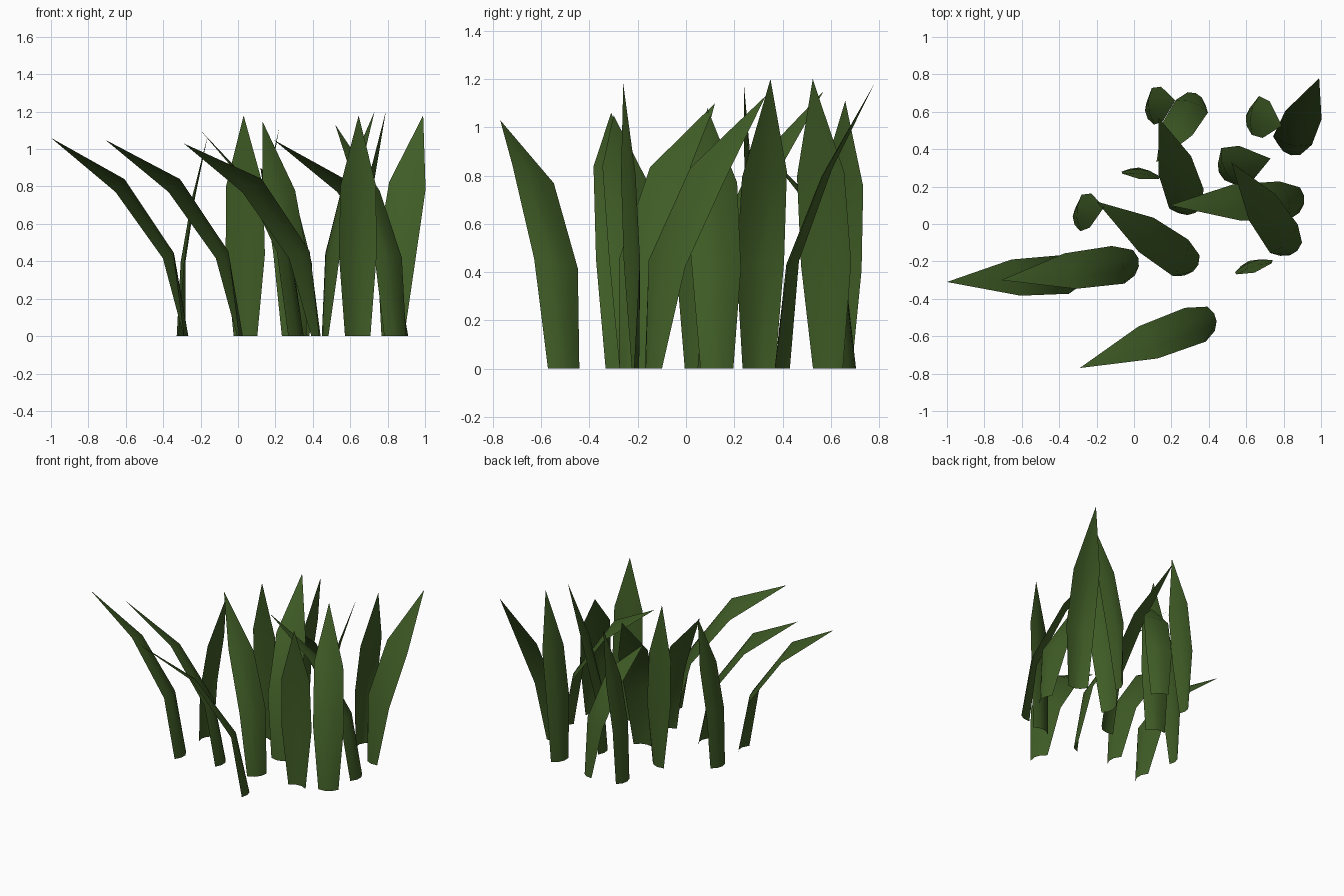
import bpy, bmesh, math
from mathutils import Vector, Matrix

cube = bpy.data.objects.get("Cube")
if cube:
    bpy.data.objects.remove(cube)

# Single leaf green
green = bpy.data.materials.new("leaf_green")
green.use_nodes = True
colour = (0.05, 0.107, 0.019, 1)
green.diffuse_color = colour
bsdf = green.node_tree.nodes["Principled BSDF"]
bsdf.inputs["Base Color"].default_value = colour
bsdf.inputs["Roughness"].default_value = 0.9

# Stations up a blade: height, share of the bend, half width, twist, bulge
STATIONS = [
    (0.0, 0.0, 0.068, 0.004, 0.025),
    (0.435, 0.12, 0.104, -0.02, 0.025),
    (0.805, 0.48, 0.098, -0.018, 0.014),
]
COLUMNS = 4


def make_blade(name, base, tip, turn=0, size=1):
    """A curved, cupped sheet from base (x, y) to tip (x, y, z), faced turn degrees off its lean."""
    root = Vector((base[0], base[1], 0))
    point = Vector(tip)
    lean = Vector((point.x - root.x, point.y - root.y, 0))
    reach = lean.length
    forward = Matrix.Rotation(math.radians(turn), 3, "Z") @ lean.normalized()
    side = Vector((-forward.y, forward.x, 0))

    bm = bmesh.new()
    rows = []
    for height, share, half, twist, bulge in STATIONS:
        row = []
        for i in range(COLUMNS):
            s = 2 * i / (COLUMNS - 1) - 1
            cup = bulge * (1 - s * s) * 1.1
            offset = side * half * s + forward * (twist * s - cup)
            co = root + lean * share + offset * size
            co.z = height * size * (1 + 0.06 * s * reach)
            row.append(bm.verts.new(co))
        rows.append(row)
    top = bm.verts.new(point)
    for low, high in zip(rows, rows[1:]):
        for i in range(COLUMNS - 1):
            bm.faces.new((low[i], high[i], high[i + 1], low[i + 1]))
    for a, b in zip(rows[-1], rows[-1][1:]):
        bm.faces.new((a, top, b))

    mesh = bpy.data.meshes.new(name)
    bm.to_mesh(mesh)
    bm.free()
    mesh.materials.append(green)
    for face in mesh.polygons:
        face.use_smooth = True
    blade = bpy.data.objects.new(name, mesh)
    bpy.context.collection.objects.link(blade)


# Long arching blades
arching = [
    ((-0.29, -0.265), (-1.0, -0.31, 1.06)),
    ((0.0, -0.207), (-0.71, -0.3, 1.05)),
    ((0.412, -0.507), (-0.29, -0.77, 1.03)),
    ((0.31, -0.222), (-0.2, 0.12, 1.1)),
    ((0.885, 0.128), (0.19, 0.1, 1.05)),
]
# Blades that lean part way
leaning = [
    ((0.84, -0.135), (0.52, 0.33, 1.13)),
    ((0.3, 0.077), (0.13, 0.57, 1.15)),
    ((0.335, 0.67), (0.12, 0.33, 0.9), 0, 0.87),
    ((0.828, 0.4), (0.99, 0.78, 1.18)),
]
# Blades that stand nearly straight
upright = [
    ((0.04, 0.27), (0.03, 0.24, 1.18)),
    ((0.64, -0.22), (0.645, -0.26, 1.18)),
    ((0.085, 0.625), (0.22, 0.66, 1.11), -22, 0.93),
    ((-0.3, 0.055), (-0.16, 0.09, 1.08), -27, 0.92),
    ((0.475, 0.302), (0.73, 0.35, 1.2)),
    ((0.63, 0.588), (0.79, 0.525, 1.2)),
]
for kind, blades in (("arching", arching), ("leaning", leaning), ("upright", upright)):
    for n, settings in enumerate(blades, 1):
        make_blade(f"{kind}_grass_blade_{n}", *settings)
